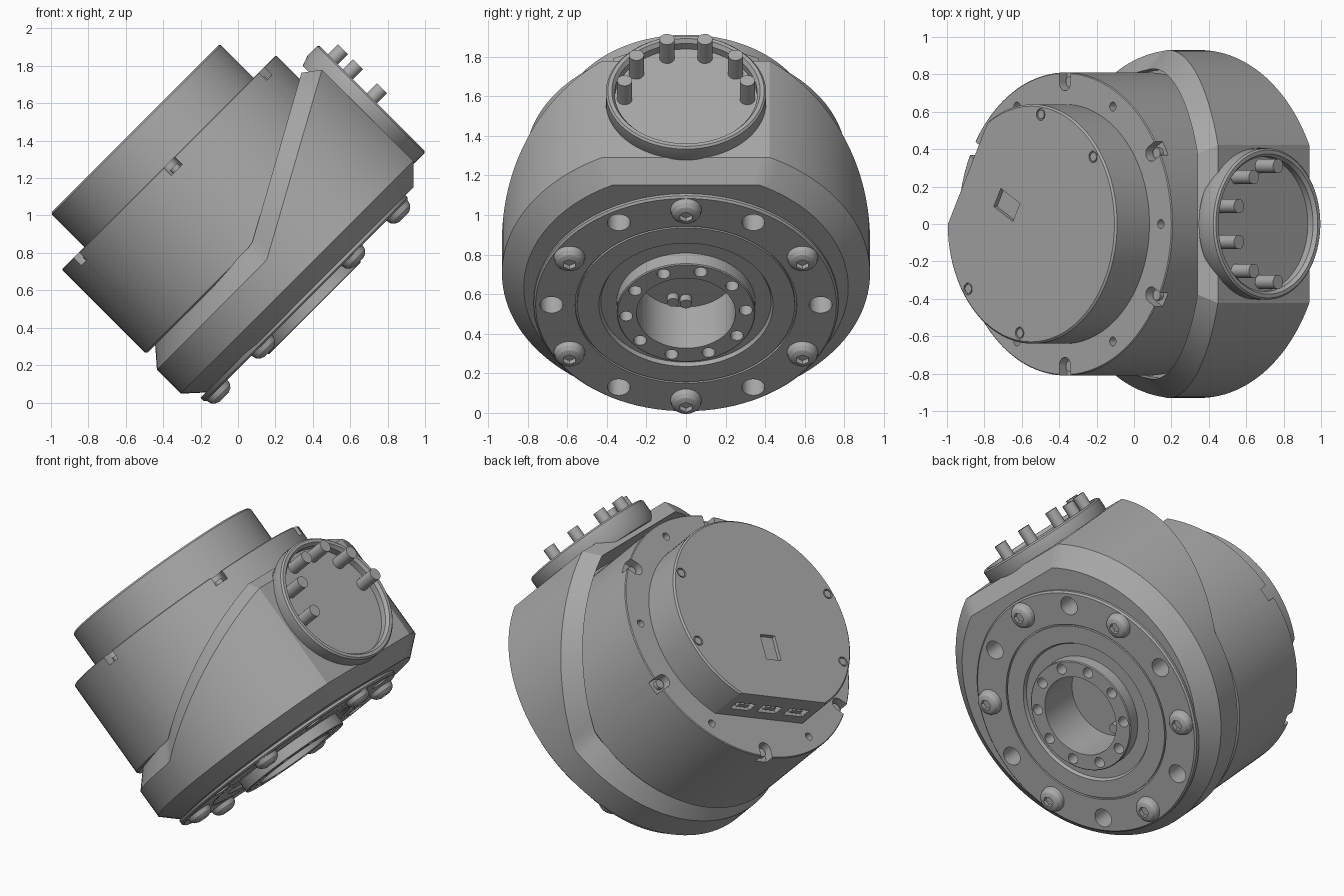
import bpy, bmesh
from math import sin, cos, pi, radians
from mathutils import Matrix, Vector

cube = bpy.data.objects.get("Cube")
if cube:
    bpy.data.objects.remove(cube, do_unlink=True)

grey = bpy.data.materials.new("machined_grey")
grey.use_nodes = True
grey.diffuse_color = (0.4, 0.4, 0.4, 1)
grey.node_tree.nodes["Principled BSDF"].inputs["Base Color"].default_value = (0.4, 0.4, 0.4, 1)

# The drive is modelled upright along local z, then leaned over by this frame
FRAME = Matrix.Translation((0.4575, 0, 0.4575)) @ Matrix.Rotation(radians(-45), 4, 'Y')


def finish(name, bm):
    bmesh.ops.remove_doubles(bm, verts=bm.verts, dist=1e-5)
    bmesh.ops.recalc_face_normals(bm, faces=bm.faces)
    mesh = bpy.data.meshes.new(name)
    bm.to_mesh(mesh)
    bm.free()
    obj = bpy.data.objects.new(name, mesh)
    bpy.context.collection.objects.link(obj)
    obj.matrix_world = FRAME
    mesh.materials.append(grey)
    return obj


def loft(name, rings, place=Matrix(), wrap=False):
    bm = bmesh.new()
    rows = [[bm.verts.new(place @ Vector(p)) for p in ring] for ring in rings]
    pairs = list(zip(rows, rows[1:])) + ([(rows[-1], rows[0])] if wrap else [])
    for a, b in pairs:
        for i in range(len(a)):
            j = (i + 1) % len(a)
            bm.faces.new((a[i], a[j], b[j], b[i]))
    return finish(name, bm)


def lathe(name, profile, place=Matrix(), n=96, wrap=False):
    rings = [[(r * cos(2 * pi * i / n), r * sin(2 * pi * i / n), h) for i in range(n)]
             for r, h in profile]
    return loft(name, rings, place, wrap)


def rod(name, r, low, high, place=Matrix(), n=24):
    return lathe(name, [(0, low), (r, low), (r, high), (0, high)], place, n)


def box(name, size, place):
    bm = bmesh.new()
    bmesh.ops.create_cube(bm, size=1, matrix=place @ Matrix.Diagonal((*size, 1)))
    return finish(name, bm)


def polar(r, degrees, h=0):
    return Matrix.Rotation(radians(degrees), 4, 'Z') @ Matrix.Translation((r, 0, h))


def cut(obj, cutters):
    bpy.context.view_layer.objects.active = obj
    for c in cutters:
        c.hide_render = True
        mod = obj.modifiers.new("cut", 'BOOLEAN')
        mod.operation, mod.solver, mod.object = 'DIFFERENCE', 'EXACT', c
        bpy.ops.object.modifier_apply(modifier=mod.name)


def discard(cutters):
    for c in cutters:
        bpy.data.objects.remove(c, do_unlink=True)


# Gear housing: off-centre round body with one flat and a slanting collar
def outline(radius, height):
    ring = []
    for i in range(120):
        a = radians(3 * i)
        u = 0.1 + radius * min(cos(a), cos(radians(27)))
        ring.append((u, radius * sin(a), height(u)))
    return ring


housing = loft("gear_housing", [
    [(0.1, 0, 0.15)] * 120,
    outline(0.82, lambda u: 0.15),
    outline(0.93, lambda u: 0.25),
    outline(0.93, lambda u: 0.43 + 0.55 * max(0, u)),
    outline(0.83, lambda u: 0.545 + 0.55 * max(0, u)),
    outline(0.825, lambda u: 0.5),
    [(0.1, 0, 0.5)] * 120])

# Output plate with grooves, mounting holes and the central bore
plate = lathe("output_plate", [
    (0, 0.16), (0.77, 0.16), (0.77, 0.135), (0.76, 0.125), (0.56, 0.125), (0.56, 0.14),
    (0.55, 0.14), (0.55, 0.125), (0.44, 0.125), (0.43, 0.145), (0, 0.145)])
cutters = [rod("hole_cutter", 0.058, 0, 0.3, polar(0.68, 30 + 60 * k)) for k in range(6)]
cutters.append(rod("bore_cutter", 0.25, 0, 0.36, n=96))
cut(housing, cutters)
cut(plate, cutters)
discard(cutters)

# Output hub
hub = lathe("output_hub", [(0.25, 0.065), (0.345, 0.065), (0.35, 0.07), (0.35, 0.2), (0.25, 0.2)],
            wrap=True)
cutters = [rod("hub_hole_cutter", 0.033, 0, 0.15, polar(0.303, 14 + 36 * k)) for k in range(10)]
cut(hub, cutters)
discard(cutters)
for k, angle in enumerate((180, 200)):
    rod(f"bore_screw_{k}", 0.03, 0.32, 0.37, polar(0.19, angle))

# Domed flange bolts with hex sockets
for k in range(6):
    place = polar(0.68, 60 * k)
    bolt = lathe(f"flange_bolt_{k}", [(0, 0.072), (0.035, 0.073), (0.058, 0.083), (0.073, 0.1),
                                      (0.08, 0.13), (0, 0.13)], place, 32)
    socket = [rod("socket_cutter", 0.034, 0, 0.1, place, 6)]
    cut(bolt, socket)
    discard(socket)

# Motor barrel with rim notches and small holes
barrel = lathe("motor_barrel", [(0, 0.53), (0.8, 0.53), (0.81, 0.54), (0.81, 1.165),
                                (0.805, 1.17), (0, 1.17)], n=120)
cutters = []
for k in range(6):
    cutters.append(rod("notch_end_cutter", 0.042, 1.11, 1.3, polar(0.755, 30 + 60 * k)))
    cutters.append(box("notch_cutter", (0.12, 0.084, 0.2), polar(0.815, 30 + 60 * k, 1.21)))
    cutters.append(rod("rim_hole_cutter", 0.024, 1.1, 1.3, polar(0.725, 60 * k)))
cut(barrel, cutters)
discard(cutters)
for k in range(6):
    rod(f"notch_screw_{k}", 0.028, 1.1, 1.135, polar(0.76, 30 + 60 * k))

# Rear cap with a connector flat and a square recess
cap = lathe("rear_cap", [(0, 1.16), (0.64, 1.16), (0.64, 1.415), (0.63, 1.425), (0, 1.425)], n=120)
FLAT = 151
cutters = [box("flat_cutter", (0.4, 2, 1), polar(0.75, FLAT, 1.3)),
           box("recess_cutter", (0.165, 0.11, 0.05), polar(0.21, FLAT, 1.425))]
cutters += [box("connector_cutter", (0.08, 0.14, 0.075), polar(0.55, FLAT, 1.28)
                @ Matrix.Translation((0, 0.2 * k, 0))) for k in (-1, 0, 1)]
SCREWS = (83, 37.5, 216, 261.5)
cutters += [rod("cap_screw_cutter", 0.032, 1.41, 1.5, polar(0.59, a)) for a in SCREWS]
cut(cap, cutters)
discard(cutters)
for k, angle in enumerate(SCREWS):
    rod(f"cap_screw_{k}", 0.024, 1.4, 1.423, polar(0.59, angle))
for k in (-1, 0, 1):
    box(f"connector_{k + 2}", (0.05, 0.08, 0.03),
        polar(0.52, FLAT, 1.28) @ Matrix.Translation((0, 0.2 * k, 0)))

# Side port with a raised rim and six contact pins
PORT = Matrix.Translation((0, 0, 0.643)) @ Matrix.Rotation(radians(90), 4, 'Y')
lathe("side_port", [(0, 0.87), (0.385, 0.87), (0.405, 0.925), (0.405, 1.0), (0.395, 1.01),
                    (0.375, 1.01), (0.36, 0.99), (0.36, 0.95), (0, 0.95)], PORT)
for k in range(6):
    rod(f"contact_pin_{k}", 0.038, 0.94, 1.085, PORT @ polar(0.31, 90 + 36 * k))

# Smooth the round walls and keep the edges crisp
bpy.ops.object.select_all(action='DESELECT')
for obj in bpy.context.collection.objects:
    if obj.type == 'MESH' and obj.data.materials and obj.data.materials[0] == grey:
        obj.select_set(True)
        bpy.context.view_layer.objects.active = obj
bpy.ops.object.shade_smooth_by_angle(angle=radians(25))
